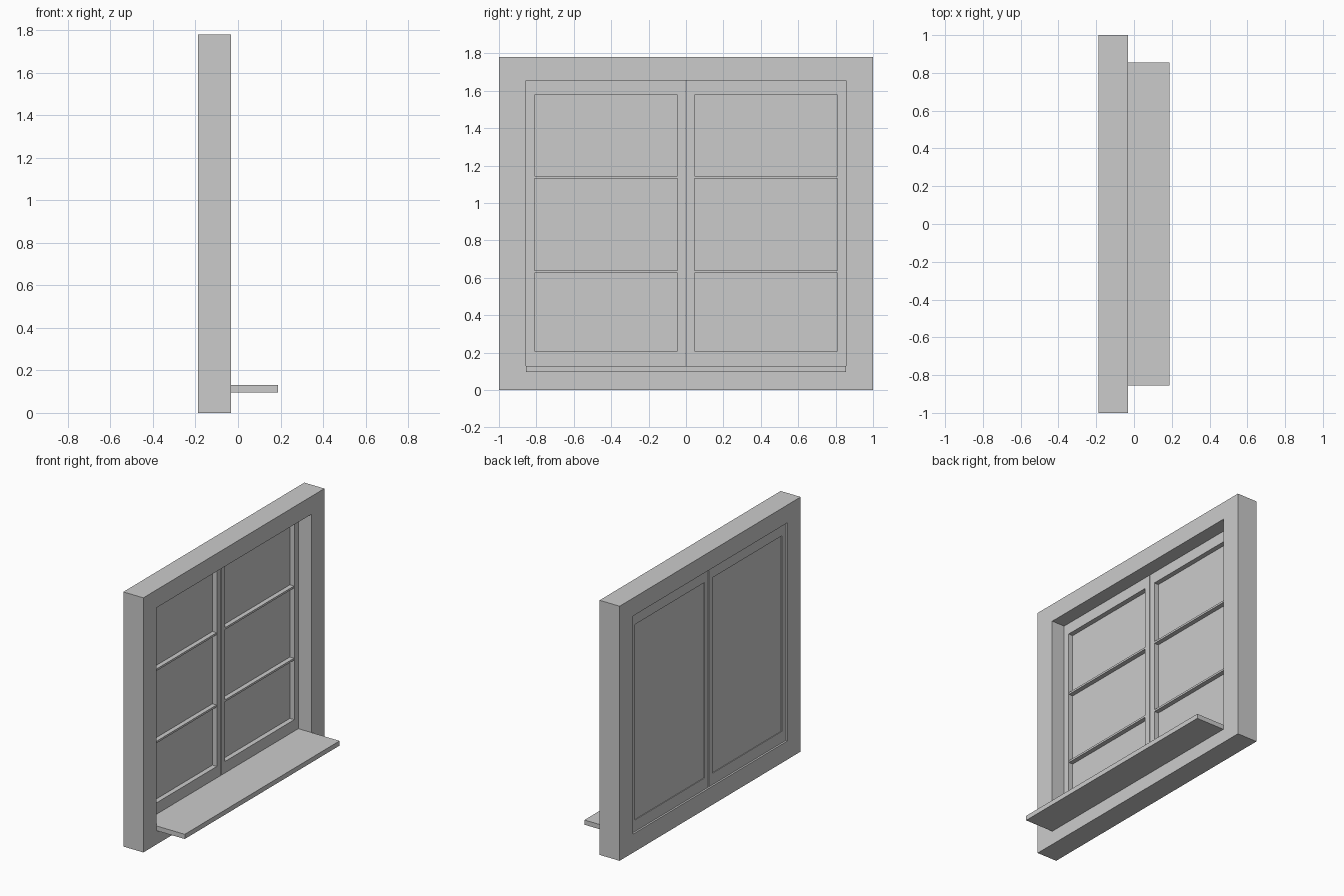
import bpy

if "Cube" in bpy.data.objects:
    bpy.data.objects.remove(bpy.data.objects["Cube"])


def mesh_object(name, verts, faces):
    mesh = bpy.data.meshes.new(name)
    mesh.from_pydata(verts, [], faces)
    mesh.update()
    obj = bpy.data.objects.new(name, mesh)
    bpy.context.collection.objects.link(obj)
    return obj


def box(name, x, y, z):
    verts = [(a, b, c) for a in x for b in y for c in z]
    faces = [(0, 1, 3, 2), (4, 6, 7, 5), (0, 4, 5, 1),
             (2, 3, 7, 6), (0, 2, 6, 4), (1, 5, 7, 3)]
    return mesh_object(name, verts, faces)


def frame(name, x, outer, inner):
    """Rectangular ring in the YZ plane; outer/inner are (y0, y1, z0, z1)."""
    verts = []
    for px in x:
        for y0, y1, z0, z1 in (outer, inner):
            verts += [(px, y0, z0), (px, y1, z0), (px, y1, z1), (px, y0, z1)]
    faces = []
    for i in range(4):
        j = (i + 1) % 4
        faces += [(i, i + 4, j + 4, j),              # back
                  (8 + i, 8 + j, 12 + j, 12 + i),    # front
                  (i, j, 8 + j, 8 + i),              # outside
                  (4 + i, 12 + i, 12 + j, 4 + j)]    # reveal
    return mesh_object(name, verts, faces)


def mirror_y(obj):
    mod = obj.modifiers.new("mirror", 'MIRROR')
    mod.use_axis = (False, True, False)
    mod.use_mirror_merge = False


# Outer surround and projecting sill
frame("window_surround", (-0.187, -0.032),
      (-1, 1, 0, 1.78), (-0.855, 0.855, 0.13, 1.655))
box("window_sill", (-0.032, 0.187), (-0.855, 0.855), (0.097, 0.13))

# Sash on one side, mirrored to the other, with a narrow gap between
SASH_BACK, SASH_FRONT = -0.174, -0.132
mirror_y(frame("sash_frame", (SASH_BACK, SASH_FRONT),
               (0.004, 0.855, 0.13, 1.655), (0.045, 0.81, 0.21, 1.577)))

# Glass, set slightly in from the back of the sash
mirror_y(box("glass_pane", (-0.169, -0.166), (0.045, 0.81), (0.21, 1.577)))

# Glazing bars on the front of the glass
for i, z in enumerate((0.632, 1.137)):
    mirror_y(box(f"glazing_bar_{i + 1}", (-0.166, SASH_FRONT - 0.002),
                 (0.045, 0.81), (z - 0.007, z + 0.007)))
